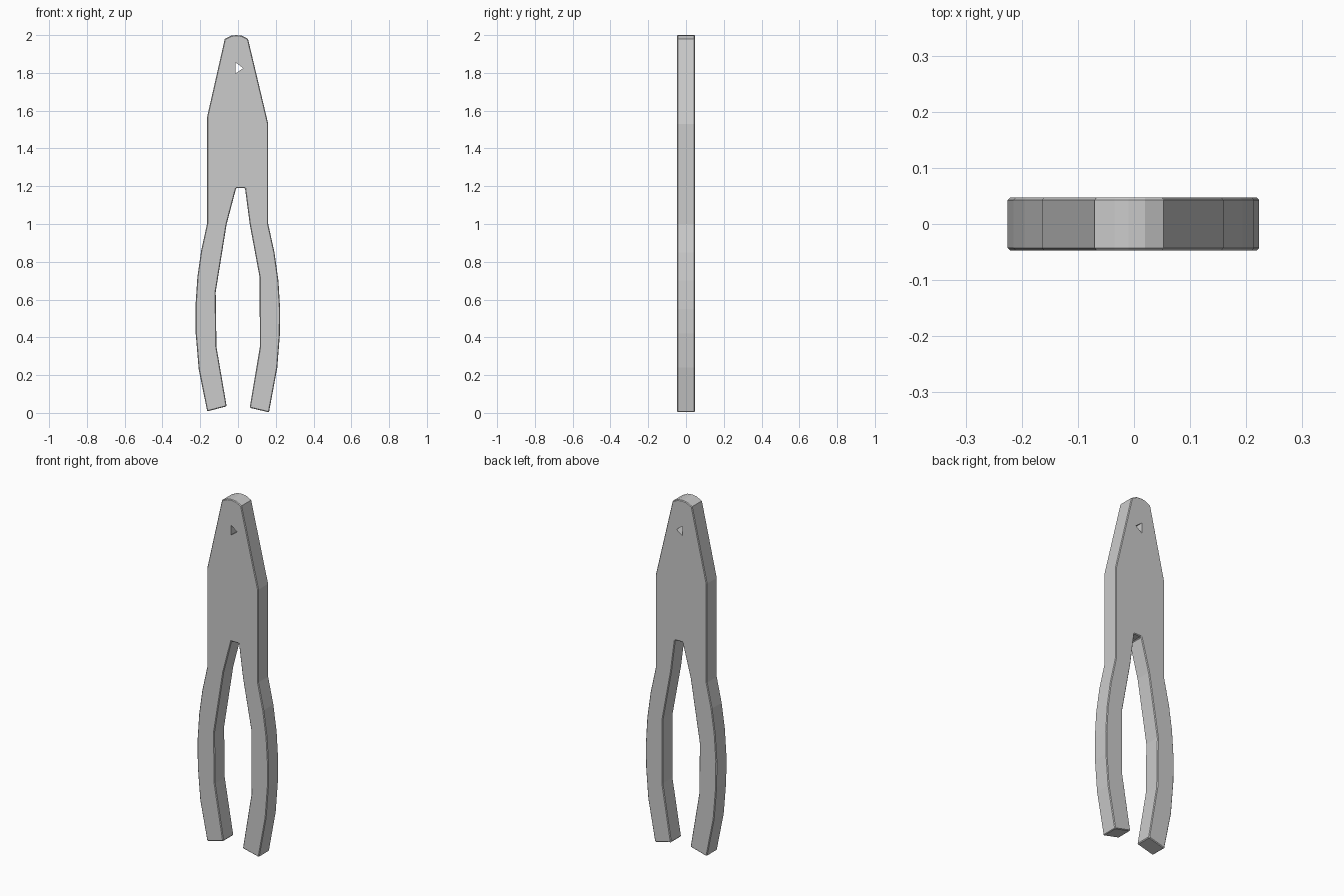
import bpy, bmesh, math

if "Cube" in bpy.data.objects:
    bpy.data.objects.remove(bpy.data.objects["Cube"])

HALF = 0.047  # half thickness


def plate(name, outline, half):
    """Extrude an x-z outline along y, centred on y = 0."""
    bm = bmesh.new()
    face = bm.faces.new([bm.verts.new((x, -half, z)) for x, z in outline])
    ext = bmesh.ops.extrude_face_region(bm, geom=[face])
    verts = [v for v in ext["geom"] if isinstance(v, bmesh.types.BMVert)]
    bmesh.ops.translate(bm, verts=verts, vec=(0, 2 * half, 0))
    bmesh.ops.recalc_face_normals(bm, faces=bm.faces)
    mesh = bpy.data.meshes.new(name)
    bm.to_mesh(mesh)
    bm.free()
    obj = bpy.data.objects.new(name, mesh)
    bpy.context.collection.objects.link(obj)
    return obj


# Tapered jaws with a blunt rounded nose
jaws = [(-0.164, 1.0), (-0.164, 1.565), (-0.07, 1.98), (-0.035, 1.997),
        (-0.01, 2.0), (0.02, 1.997), (0.053, 1.98), (0.16, 1.53), (0.16, 1.0)]
# Right grip: outer edge down, inner edge up
right_grip = [(0.193, 0.85), (0.214, 0.70), (0.223, 0.55), (0.222, 0.42),
              (0.208, 0.24), (0.164, 0.003), (0.062, 0.027),
              (0.116, 0.35), (0.114, 0.72), (0.062, 1.0)]
# Notch between the grips
notch = [(0.037, 1.19), (-0.01, 1.19)]
# Left grip: inner edge down, outer edge up
left_grip = [(-0.06, 1.0), (-0.118, 0.64), (-0.114, 0.35), (-0.06, 0.035),
             (-0.163, 0.008), (-0.208, 0.23), (-0.224, 0.42), (-0.225, 0.57),
             (-0.215, 0.72), (-0.195, 0.86)]

body = plate("pliers_body", jaws + right_grip + notch + left_grip, HALF)
bevel = body.modifiers.new("edge_bevel", "BEVEL")
bevel.width = 0.004
bevel.segments = 1
bevel.limit_method = "ANGLE"
bevel.angle_limit = math.radians(60)

# Triangular hole through the jaws
cutter = plate("jaw_hole_cutter", [(-0.012, 1.855), (0.027, 1.825), (-0.012, 1.797)], 0.1)
cutter.hide_render = True
cutter.display_type = "WIRE"
cut = body.modifiers.new("jaw_hole", "BOOLEAN")
cut.operation = "DIFFERENCE"
cut.solver = "EXACT"
cut.object = cutter
